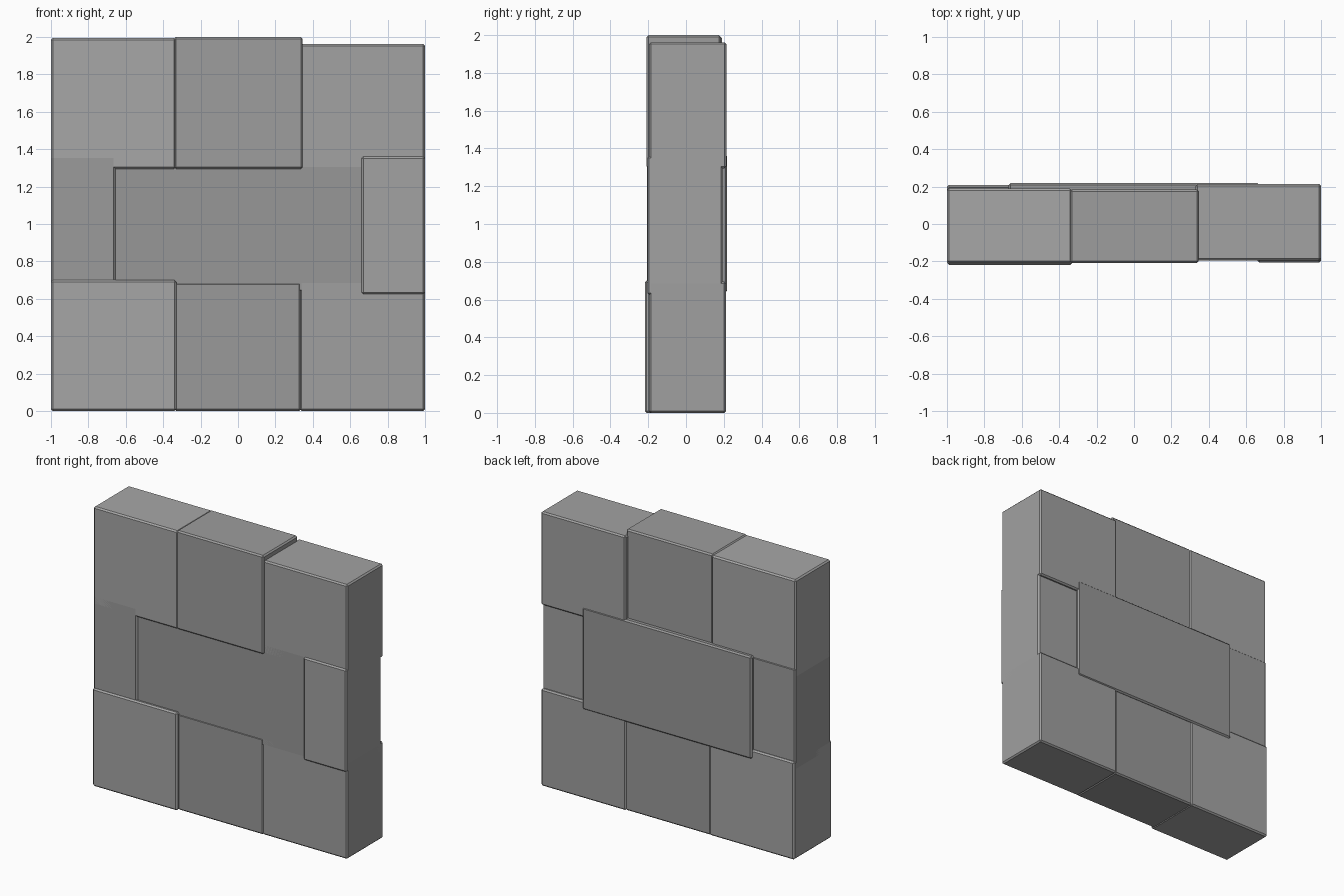
import bpy

if "Cube" in bpy.data.objects:
    bpy.data.objects.remove(bpy.data.objects["Cube"])


def block(name, x, y, z, grey, bevel=0.01):
    """Chamfered stone block from (min, max) ranges on each axis."""
    size = [b - a for a, b in (x, y, z)]
    mid = [(a + b) / 2 for a, b in (x, y, z)]
    bpy.ops.mesh.primitive_cube_add(size=1, location=mid)
    ob = bpy.context.object
    ob.name = name
    ob.scale = size
    bpy.ops.object.transform_apply(location=False, rotation=False, scale=True)
    mod = ob.modifiers.new("chamfer", 'BEVEL')
    mod.width = bevel
    mod.segments = 1
    mat = bpy.data.materials.new(name + "_grey")
    mat.diffuse_color = (grey, grey, grey, 1)
    mat.use_nodes = True
    mat.node_tree.nodes["Principled BSDF"].inputs["Base Color"].default_value = mat.diffuse_color
    ob.data.materials.append(mat)


# Bottom course
block("bottom_left_block", (-1.0, -0.33), (-0.218, 0.208), (0, 0.70), 0.38)
block("bottom_middle_block", (-0.34, 0.337), (-0.198, 0.205), (0, 0.687), 0.32)
block("bottom_right_block", (0.33, 1.0), (-0.195, 0.212), (0, 0.695), 0.35)

# Middle course: long stone between two short end stones
block("middle_left_block", (-1.0, -0.655), (-0.207, 0.194), (0.635, 1.362), 0.33)
block("middle_long_block", (-0.67, 0.67), (-0.195, 0.218), (0.637, 1.368), 0.31)
block("middle_right_block", (0.66, 1.0), (-0.205, 0.194), (0.625, 1.36), 0.36)

# Top course
block("top_left_block", (-1.0, -0.333), (-0.207, 0.19), (1.295, 1.995), 0.39)
block("top_middle_block", (-0.342, 0.346), (-0.208, 0.184), (1.295, 2.0), 0.34)
block("top_right_block", (0.33, 1.0), (-0.195, 0.214), (1.295, 1.962), 0.36)
